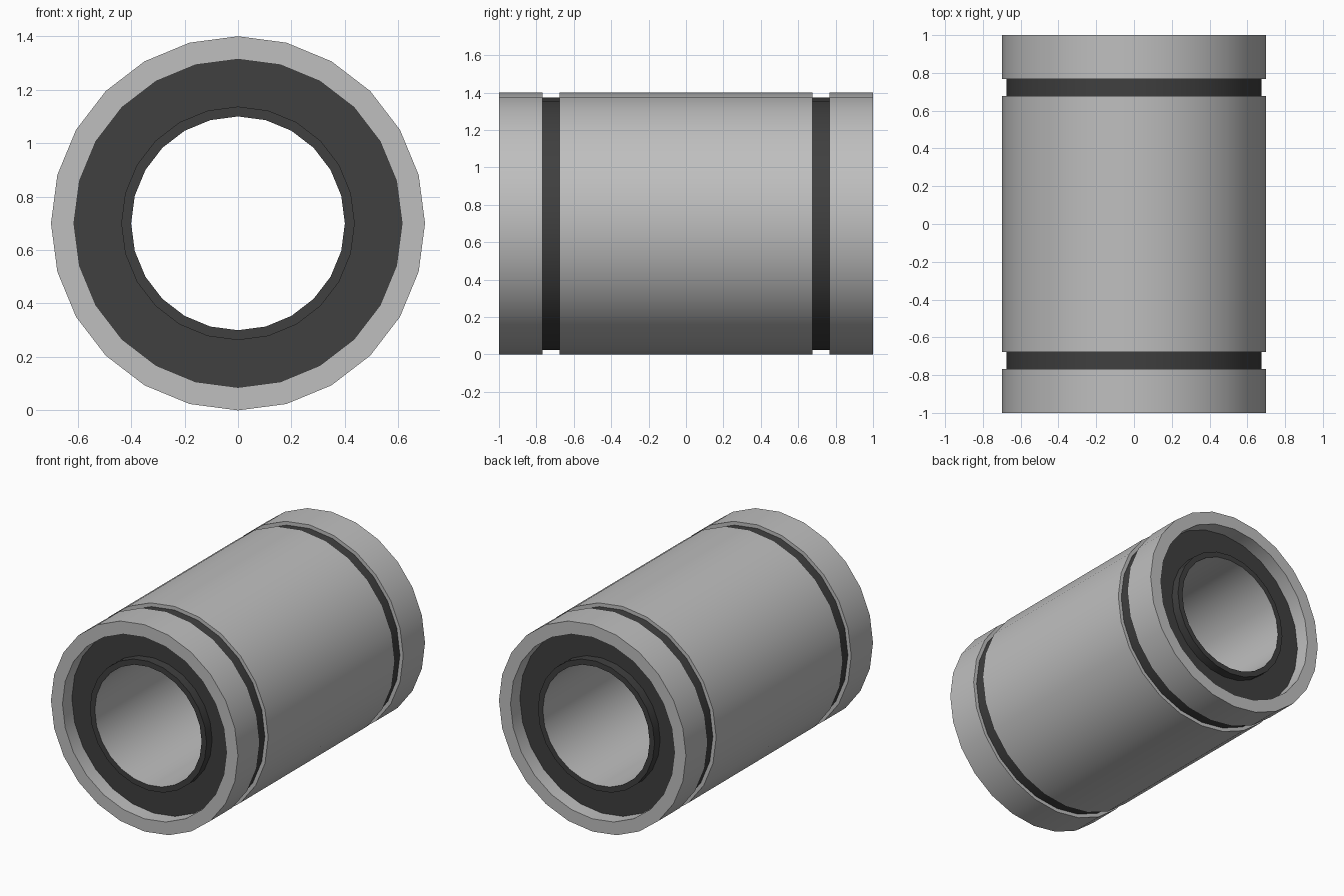
import bpy, bmesh, math

cube = bpy.data.objects.get("Cube")
if cube:
    bpy.data.objects.remove(cube, do_unlink=True)

SIDES = 24
AXIS_Z = 0.7


def material(name, value):
    m = bpy.data.materials.new(name)
    m.use_nodes = True
    m.diffuse_color = (value, value, value, 1)
    m.node_tree.nodes["Principled BSDF"].inputs["Base Color"].default_value = m.diffuse_color
    return m


steel = material("light steel", 0.52)
rubber = material("dark rubber", 0.05)


def lathe(name, profile, mats, is_dark=lambda radius: False):
    """Revolve (y, radius) points around the lengthwise axis."""
    bm = bmesh.new()
    rings = []
    for y, r in profile:
        rings.append([bm.verts.new((r * math.sin(a), y, AXIS_Z + r * math.cos(a)))
                      for a in (math.tau * i / SIDES for i in range(SIDES))])
    for (ring_a, ring_b), (pa, pb) in zip(zip(rings, rings[1:]), zip(profile, profile[1:])):
        for i in range(SIDES):
            j = (i + 1) % SIDES
            f = bm.faces.new((ring_a[i], ring_b[i], ring_b[j], ring_a[j]))
            f.material_index = int(pa[1] == pb[1] and is_dark(pa[1]))
    mesh = bpy.data.meshes.new(name)
    bm.to_mesh(mesh)
    bm.free()
    for m in mats:
        mesh.materials.append(m)
    obj = bpy.data.objects.new(name, mesh)
    bpy.context.collection.objects.link(obj)
    bpy.ops.object.select_all(action="DESELECT")
    obj.select_set(True)
    bpy.context.view_layer.objects.active = obj
    bpy.ops.object.shade_smooth_by_angle(angle=math.radians(35))
    return obj


OUTER, GROOVE, RIM, LIP, BORE = 0.7, 0.675, 0.614, 0.437, 0.4
SEAL_Y, LIP_Y = 0.9, 0.96

# Outer sleeve: recessed rims at both ends, two retaining grooves with dark floors
half = [(-SEAL_Y, RIM), (-1, RIM), (-1, OUTER), (-0.767, OUTER),
        (-0.767, GROOVE), (-0.677, GROOVE), (-0.677, OUTER)]
lathe("outer_sleeve", half + [(-y, r) for y, r in reversed(half)],
      [steel, rubber], lambda radius: radius == GROOVE)

# End seals with a raised lip around the bore
seal = [(-LIP_Y, BORE), (-LIP_Y, LIP), (-SEAL_Y, LIP), (-SEAL_Y, RIM)]
lathe("front_seal", seal, [rubber])
lathe("back_seal", [(-y, r) for y, r in reversed(seal)], [rubber])

# Inner bore
lathe("bore_liner", [(LIP_Y, BORE), (-LIP_Y, BORE)], [steel])
